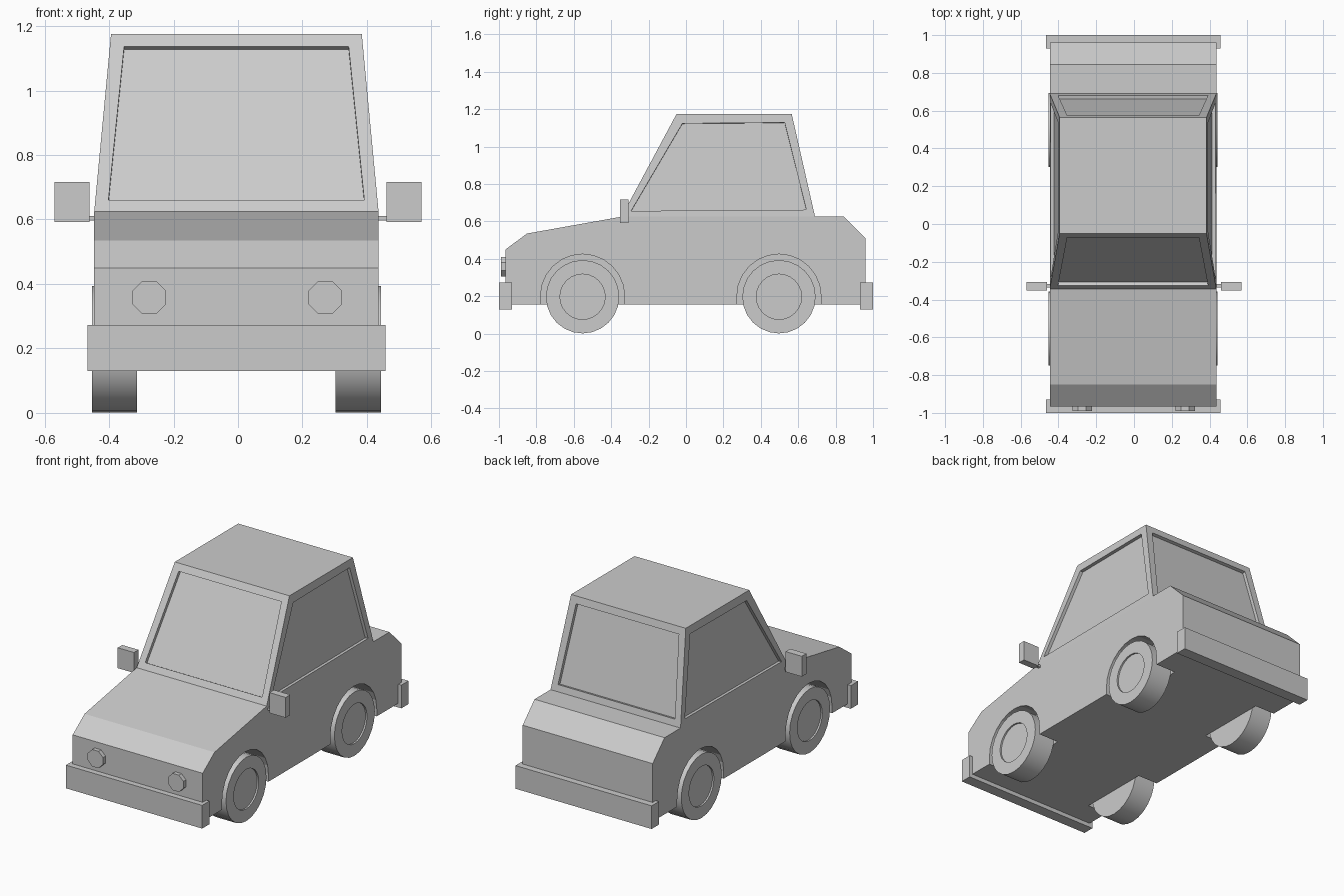
import bpy, bmesh
from math import sin, cos, pi, radians
from mathutils import Vector, Matrix

if "Cube" in bpy.data.objects:
    bpy.data.objects.remove(bpy.data.objects["Cube"])

CX = -0.005                      # centre line of the body
AXLES = (-0.553, 0.497)
AXLE_Z = 0.2


def finish(bm, name):
    bmesh.ops.recalc_face_normals(bm, faces=bm.faces[:])
    me = bpy.data.meshes.new(name)
    bm.to_mesh(me)
    bm.free()
    ob = bpy.data.objects.new(name, me)
    bpy.context.collection.objects.link(ob)
    return ob


def prism(profile, x0, x1):
    """Extrude a (y, z) profile along x."""
    bm = bmesh.new()
    face = bm.faces.new([bm.verts.new((x0, y, z)) for y, z in profile])
    r = bmesh.ops.extrude_face_region(bm, geom=[face])
    verts = [v for v in r['geom'] if isinstance(v, bmesh.types.BMVert)]
    bmesh.ops.translate(bm, verts=verts, vec=(x1 - x0, 0, 0))
    bm.faces.ensure_lookup_table()
    if len([f for f in bm.faces if len(f.verts) == len(profile)]) < 2:
        bm.faces.new([bm.verts[i] for i in range(len(profile))])
    bmesh.ops.recalc_face_normals(bm, faces=bm.faces[:])
    return bm


def recess(bm, face, margin, depth):
    """Inset a face, then push it straight inwards."""
    bmesh.ops.inset_individual(bm, faces=[face], thickness=margin)
    n = face.normal.copy()
    r = bmesh.ops.extrude_discrete_faces(bm, faces=[face])
    bmesh.ops.translate(bm, verts=r['faces'][0].verts[:], vec=-n * depth)


def box(name, x, y, z):
    return finish(prism([(y[0], z[0]), (y[0], z[1]), (y[1], z[1]), (y[1], z[0])], *x), name)


# Body shell: side profile, with the cabin drawn up from the deck
profile = [(-0.965, 0.155), (-0.965, 0.45), (-0.85, 0.535), (-0.345, 0.625),
           (0.69, 0.625), (0.845, 0.625), (0.96, 0.51), (0.96, 0.155)]
bm = prism(profile, CX - 0.441, CX + 0.441)
deck = next(f for f in bm.faces if len(f.verts) == 4
            and (f.calc_center_median() - Vector((CX, 0.1725, 0.625))).length < 0.01)
roof = bmesh.ops.extrude_discrete_faces(bm, faces=[deck])['faces'][0]
for v in roof.verts:
    front = v.co.y < 0
    v.co = (CX + (0.389 if v.co.x > CX else -0.389), -0.05 if front else 0.565, 1.175)
bm.normal_update()
sides = {f for e in roof.edges for f in e.link_faces if f is not roof}
for f in sides:
    recess(bm, f, 0.06, 0.02)
body = finish(bm, "car_body")

# Wheel wells cut into the body
for s in (-1, 1):
    for y in AXLES:
        arch = [(y + 0.225 * cos(a * pi / 12), AXLE_Z + 0.225 * sin(a * pi / 12)) for a in range(13)]
        arch += [(y - 0.225, 0.05), (y + 0.225, 0.05)]
        xs = sorted((CX + s * 0.305, CX + s * 0.6))
        cutter = finish(prism(arch, *xs), "wheel_well_cutter")
        cutter.hide_render = True
        mod = body.modifiers.new("wheel_well", 'BOOLEAN')
        mod.operation, mod.solver, mod.object = 'DIFFERENCE', 'EXACT', cutter
        bpy.context.view_layer.objects.active = body
        bpy.ops.object.modifier_apply(modifier=mod.name)
        bpy.data.objects.remove(cutter)

# Wheels with a shallow hub recess on the outside
for s, side in ((-1, "left"), (1, "right")):
    for y, end in zip(AXLES, ("front", "rear")):
        bm = bmesh.new()
        bmesh.ops.create_cone(bm, cap_ends=True, segments=24, radius1=0.196, radius2=0.196, depth=0.14,
                              matrix=Matrix.Translation((CX + s * 0.378, y, AXLE_Z - 0.003))
                              @ Matrix.Rotation(radians(90), 4, 'Y'))
        bm.normal_update()
        recess(bm, max(bm.faces, key=lambda f: s * f.calc_center_median().x), 0.075, 0.01)
        wheel = finish(bm, f"{end}_{side}_wheel")
        bpy.ops.object.select_all(action='DESELECT')
        wheel.select_set(True)
        bpy.context.view_layer.objects.active = wheel
        bpy.ops.object.shade_smooth_by_angle(angle=radians(30))

# Bumpers
box("front_bumper", (CX - 0.462, CX + 0.462), (-1.0, -0.93), (0.13, 0.272))
box("rear_bumper", (CX - 0.462, CX + 0.462), (0.93, 1.0), (0.13, 0.272))

for s, side in ((-1, "left"), (1, "right")):
    # Octagonal headlights
    bm = bmesh.new()
    bmesh.ops.create_cone(bm, cap_ends=True, segments=8, radius1=0.056, radius2=0.056, depth=0.04,
                          matrix=Matrix.Translation((s * 0.273 - 0.002, -0.97, 0.358))
                          @ Matrix.Rotation(radians(90), 4, 'X')
                          @ Matrix.Rotation(radians(22.5), 4, 'Z'))
    finish(bm, f"{side}_headlight")
    # Side mirrors on short arms
    box(f"{side}_mirror", sorted((s * 0.46, s * 0.57)), (-0.352, -0.308), (0.592, 0.717))
    box(f"{side}_mirror_arm", sorted((s * 0.425, s * 0.465)), (-0.335, -0.318), (0.597, 0.611))
